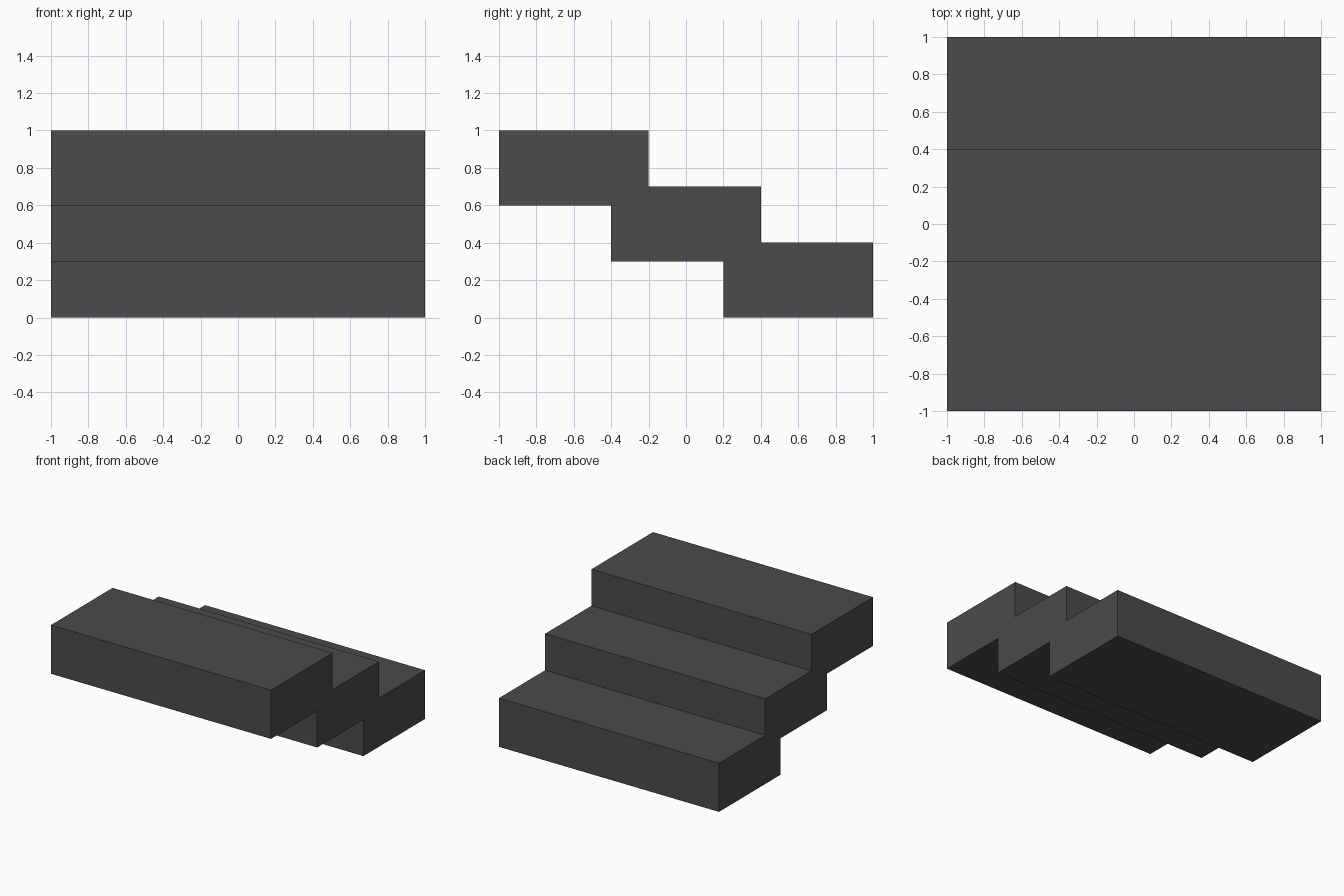
import bpy
import bmesh

if "Cube" in bpy.data.objects:
    bpy.data.objects.remove(bpy.data.objects["Cube"])

STEPS = 3
HALF_WIDTH = 1.0
TREAD, RISE = 0.6, 0.3      # offset from one step to the next
DEPTH, THICK = 0.8, 0.4     # size of each overlapping step block

# Stepped side profile (y, z): upper edge going down, then lower edge going back up
upper, lower = [], []
for i in range(STEPS):
    y, z = -1 + i * TREAD, 1 - i * RISE
    start = y if i == 0 else y - TREAD + DEPTH
    upper += [(start, z), (y + DEPTH, z)]
    end = y + DEPTH if i == STEPS - 1 else y + TREAD
    lower += [(y, z - THICK), (end, z - THICK)]
profile = upper + lower[::-1]

# Extrude the profile across the full width
bm = bmesh.new()
face = bm.faces.new([bm.verts.new((-HALF_WIDTH, y, z)) for y, z in profile])
ext = bmesh.ops.extrude_face_region(bm, geom=[face], use_keep_orig=True)
moved = [v for v in ext["geom"] if isinstance(v, bmesh.types.BMVert)]
bmesh.ops.translate(bm, verts=moved, vec=(2 * HALF_WIDTH, 0, 0))
bmesh.ops.recalc_face_normals(bm, faces=bm.faces[:])
mesh = bpy.data.meshes.new("stair_steps")
bm.to_mesh(mesh)
bm.free()

# Dark grey finish
mat = bpy.data.materials.new("dark_grey")
mat.diffuse_color = (0.07, 0.07, 0.07, 1)
mat.use_nodes = True
mat.node_tree.nodes["Principled BSDF"].inputs["Base Color"].default_value = mat.diffuse_color
mesh.materials.append(mat)

stairs = bpy.data.objects.new("stair_steps", mesh)
bpy.context.collection.objects.link(stairs)
